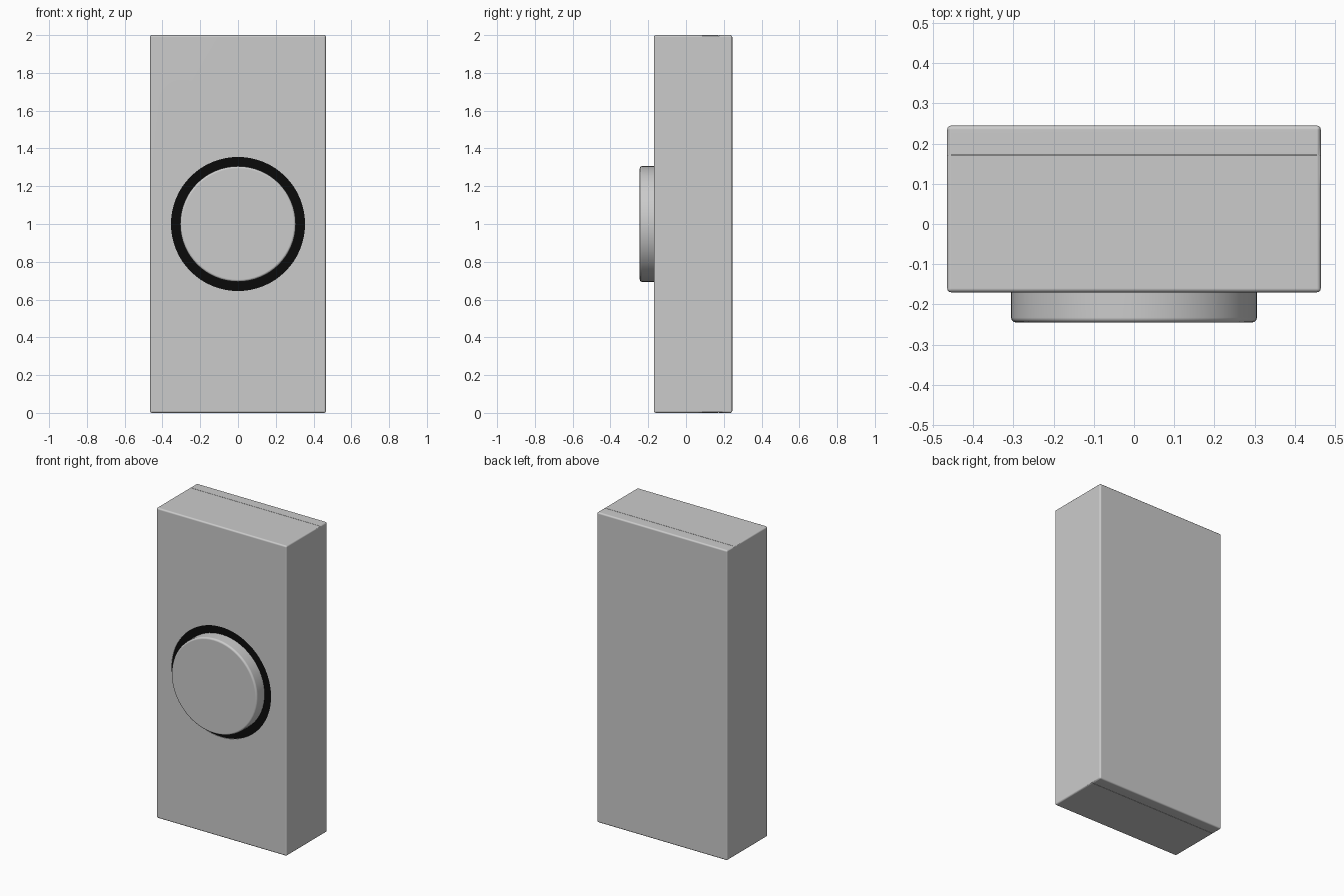
import bpy, bmesh
from math import pi, cos, sin

if "Cube" in bpy.data.objects:
    bpy.data.objects.remove(bpy.data.objects["Cube"])

BODY_FRONT, BODY_BACK = -0.17, 0.245
CZ = 1.0  # button centre height


def finish(ob):
    """Smooth the rounded edges while keeping the large faces flat."""
    bpy.ops.object.select_all(action='DESELECT')
    ob.select_set(True)
    bpy.context.view_layer.objects.active = ob
    bpy.ops.object.shade_smooth_by_angle(angle=pi / 4)
    ob.modifiers.new("weighted", 'WEIGHTED_NORMAL').keep_sharp = True


def link(name, bm):
    bmesh.ops.recalc_face_normals(bm, faces=bm.faces)
    me = bpy.data.meshes.new(name)
    bm.to_mesh(me)
    bm.free()
    ob = bpy.data.objects.new(name, me)
    bpy.context.collection.objects.link(ob)
    return ob


def box(name, size, loc, bevel=0):
    bm = bmesh.new()
    bmesh.ops.create_cube(bm, size=1)
    for v in bm.verts:
        v.co = [c * s + l for c, s, l in zip(v.co, size, loc)]
    if bevel:
        bmesh.ops.bevel(bm, geom=bm.edges[:], offset=bevel, segments=3,
                        profile=0.5, affect='EDGES')
    return link(name, bm)


def lathe(name, profile, closed=False, n=64):
    """Spin (radius, y) points around the button axis; open ends are capped."""
    bm = bmesh.new()
    rings = [[bm.verts.new((r * cos(2 * pi * i / n), y, CZ + r * sin(2 * pi * i / n)))
              for i in range(n)] for r, y in profile]
    pairs = list(zip(rings, rings[1:]))
    if closed:
        pairs.append((rings[-1], rings[0]))
    else:
        bm.faces.new(rings[0])
        bm.faces.new(rings[-1])
    for a, b in pairs:
        for i in range(n):
            j = (i + 1) % n
            bm.faces.new((a[i], a[j], b[j], b[i]))
    return link(name, bm)


def cut(ob, cutter):
    mod = ob.modifiers.new("cut", 'BOOLEAN')
    mod.operation, mod.solver, mod.object = 'DIFFERENCE', 'EXACT', cutter
    bpy.context.view_layer.objects.active = ob
    bpy.ops.object.modifier_apply(modifier=mod.name)
    bpy.data.objects.remove(cutter)


# Housing with a round opening and hairline seams on its top and bottom
housing = box("housing", (0.93, BODY_BACK - BODY_FRONT, 2.0),
              (0, (BODY_FRONT + BODY_BACK) / 2, 1.0), bevel=0.01)
cut(housing, lathe("opening_cutter", [(0.355, -0.3), (0.355, -0.12)]))
for z in (0, 2):
    cut(housing, box("seam_cutter", (0.926, 0.002, 0.008), (0, 0.171, z)))
finish(housing)

# Dark ring set into the opening
ring = lathe("button_ring", [(0.355, -0.12), (0.355, -0.166), (0.29, -0.166), (0.29, -0.12)],
             closed=True)
black = bpy.data.materials.new("black")
black.diffuse_color = (0.003, 0.003, 0.003, 1)
black.use_nodes = True
black.node_tree.nodes["Principled BSDF"].inputs["Base Color"].default_value = black.diffuse_color
ring.data.materials.append(black)
finish(ring)

# Push button with a rounded rim
B = 0.012
rim = [(0.306 - B + B * cos(a * pi / 8), -0.245 + B - B * sin(a * pi / 8)) for a in range(5)]
button = lathe("push_button", [(0.306, -0.12)] + rim)
finish(button)
